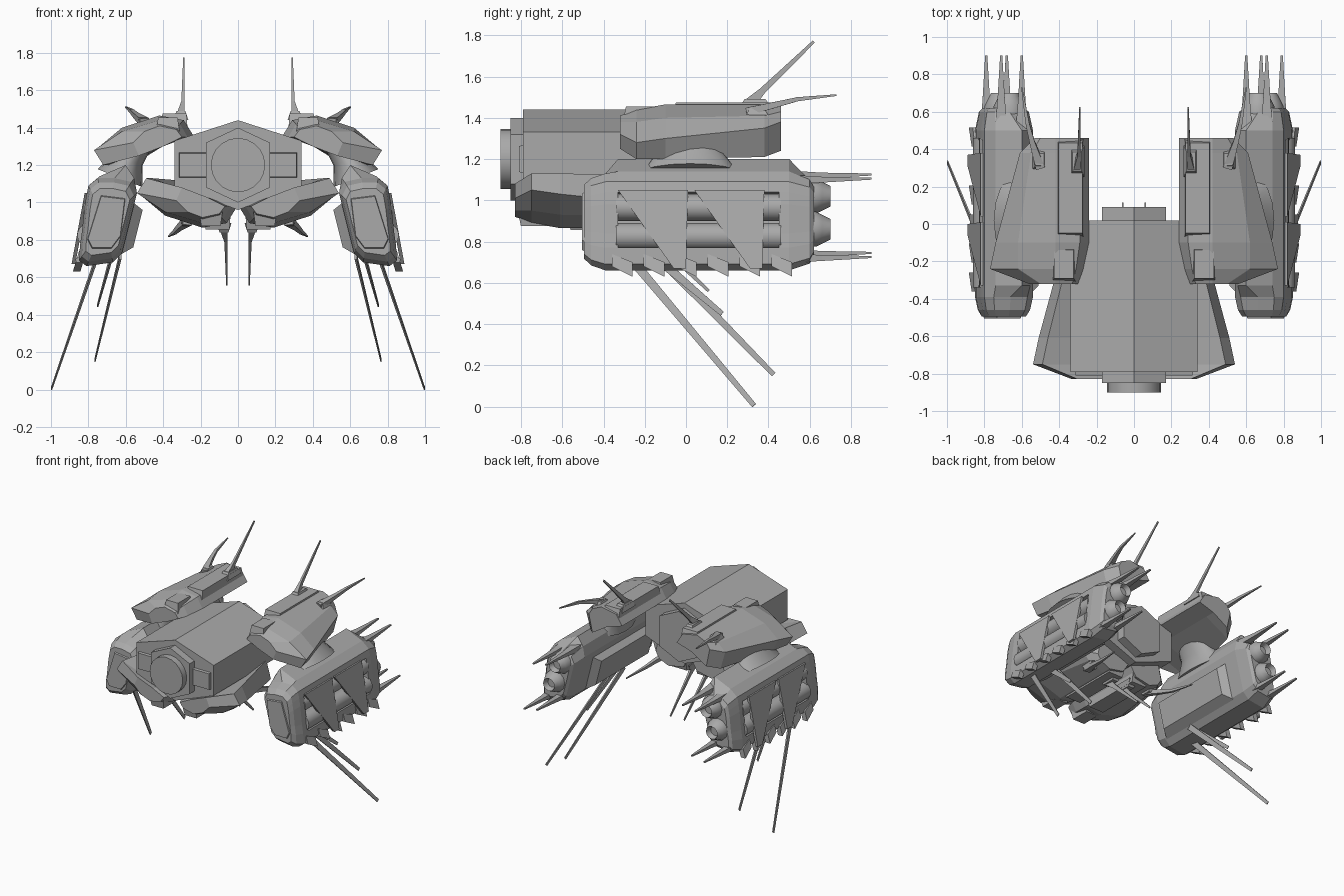
import bpy, bmesh, math
from mathutils import Matrix, Vector

cube = bpy.data.objects.get("Cube")
if cube:
    bpy.data.objects.remove(cube)

grey = bpy.data.materials.new("hull grey")
grey.use_nodes = True
grey.diffuse_color = (0.4, 0.4, 0.4, 1)
grey.node_tree.nodes["Principled BSDF"].inputs["Base Color"].default_value = (0.4, 0.4, 0.4, 1)

ONE = Matrix.Identity(4)
MIRROR = Matrix.Diagonal((-1, 1, 1, 1))
SIDES = {"left_": ONE, "right_": MIRROR}
# Lower pods are the upper ones turned over and moved inwards and forwards
LOWER = Matrix.Translation((-0.23, -0.51, 2.33)) @ Matrix.Diagonal((1, 1, -1, 1))
PODS = {a + b: m @ n for a, m in SIDES.items()
        for b, n in (("upper_", ONE), ("lower_", LOWER))}


def finish(name, bm, places, smooth=False):
    bmesh.ops.recalc_face_normals(bm, faces=bm.faces)
    for prefix, matrix in places.items():
        copy = bm.copy()
        copy.transform(matrix)
        bmesh.ops.recalc_face_normals(copy, faces=copy.faces)
        mesh = bpy.data.meshes.new(prefix + name)
        copy.to_mesh(mesh)
        copy.free()
        mesh.materials.append(grey)
        obj = bpy.data.objects.new(prefix + name, mesh)
        bpy.context.collection.objects.link(obj)
        if smooth:
            bpy.ops.object.select_all(action='DESELECT')
            obj.select_set(True)
            bpy.context.view_layer.objects.active = obj
            bpy.ops.object.shade_smooth_by_angle(angle=math.radians(35))
    bm.free()


def skin(name, rings, places, smooth=False):
    """Closed skin through rings of equal point counts."""
    bm = bmesh.new()
    loops = [[bm.verts.new(p) for p in ring] for ring in rings]
    for a, b in zip(loops, loops[1:]):
        for i in range(len(a)):
            j = (i + 1) % len(a)
            bm.faces.new((a[i], a[j], b[j], b[i]))
    bm.faces.new(loops[0])
    bm.faces.new(loops[-1][::-1])
    finish(name, bm, places, smooth)


def loft(name, stations, places):
    skin(name, [[(x, y, z) for x, z in pts] for y, pts in stations], places)


def scaled(pts, s, c):
    return [(c[0] + (x - c[0]) * s, c[1] + (z - c[1]) * s) for x, z in pts]


def blade(name, path, sizes, places):
    """Thin bar along a path; sizes are half widths across x and across the path."""
    rings = []
    for i, p in enumerate(path):
        a, b = path[max(i - 1, 0)], path[min(i + 1, len(path) - 1)]
        d = (Vector(b) - Vector(a)).normalized()
        side = Vector((0, -d.z, d.y)).normalized()
        wide = side.cross(d)
        u, v = sizes[i]
        rings.append([Vector(p) + wide * u * s + side * v * t
                      for s, t in ((1, 1), (1, -1), (-1, -1), (-1, 1))])
    skin(name, rings, places)


def lathe(name, profile, x, z, places, sides=16):
    """Round part along y from (y, radius) pairs."""
    rings = [[(x + r * math.cos(k * math.tau / sides), y, z + r * math.sin(k * math.tau / sides))
              for k in range(sides)] for y, r in profile]
    skin(name, rings, places, True)


def block(name, lo, hi, top, places):
    """Box whose upper face is shrunk towards its middle."""
    mx, my = (lo[0] + hi[0]) / 2, (lo[1] + hi[1]) / 2
    rings = []
    for z, s in ((lo[2], 1), (hi[2], top)):
        rings.append([(mx + (x - mx) * s, my + (y - my) * s, z) for x, y in
                      ((lo[0], lo[1]), (hi[0], lo[1]), (hi[0], hi[1]), (lo[0], hi[1]))])
    skin(name, rings, places)


# Central hull with front collar, nose disc and rear plug
CENTRE = {"": ONE}
hexagon = [(0, 1.44), (0.34, 1.33), (0.34, 1.09), (0, 0.96), (-0.34, 1.09), (-0.34, 1.33)]
collar = [(0, 1.4), (0.17, 1.32), (0.17, 1.08), (0, 1.0), (-0.17, 1.08), (-0.17, 1.32)]
loft("main_hull", [(-0.79, hexagon), (0.02, hexagon)], CENTRE)
loft("front_collar", [(-0.85, collar), (-0.75, collar)], CENTRE)
loft("rear_plug", [(0, collar), (0.09, collar)], CENTRE)
lathe("nose_disc", [(-0.9, 0.145), (-0.82, 0.145)], 0, 1.2, CENTRE, 20)
cheek = [(0.16, 1.13), (0.32, 1.13), (0.32, 1.27), (0.16, 1.27)]
loft("cheek_panel", [(-0.81, scaled(cheek, 0.9, (0.24, 1.2))), (-0.77, cheek)], SIDES)

# Armoured pods, upper and lower
inner = [(0.24, 1.36), (0.29, 1.44), (0.42, 1.465)]
under = [(0.37, 1.32)]
loft("pod", [
    (-0.32, [(0.3, 1.35), (0.33, 1.39), (0.42, 1.41), (0.5, 1.38), (0.56, 1.32), (0.53, 1.25), (0.4, 1.3)]),
    (-0.24, [(0.27, 1.35), (0.31, 1.42), (0.42, 1.44), (0.62, 1.38), (0.77, 1.28), (0.72, 1.2)] + under),
    (-0.1, inner + [(0.62, 1.4), (0.74, 1.3), (0.69, 1.2)] + under),
    (0.38, inner + [(0.55, 1.41), (0.61, 1.35), (0.57, 1.21)] + under),
    (0.46, inner + [(0.5, 1.43), (0.53, 1.38), (0.5, 1.24)] + under)], PODS)
block("pod_spine", (0.27, -0.07, 1.4), (0.41, 0.455, 1.475), 0.92, PODS)
block("pod_front_lip", (0.31, -0.31, 1.36), (0.44, -0.12, 1.455), 0.8, PODS)
block("inner_antenna_socket", (0.265, 0.25, 1.44), (0.345, 0.42, 1.49), 0.6, PODS)
block("outer_antenna_socket", (0.46, 0.28, 1.39), (0.55, 0.41, 1.455), 0.5, PODS)
blade("inner_antenna", [(0.305, 0.3, 1.46), (0.295, 0.37, 1.53), (0.29, 0.62, 1.77)],
      [(0.02, 0.03), (0.008, 0.016), (0.003, 0.007)], PODS)
blade("outer_antenna", [(0.5, 0.3, 1.43), (0.545, 0.44, 1.465), (0.57, 0.54, 1.49), (0.6, 0.73, 1.51)],
      [(0.025, 0.02), (0.014, 0.014), (0.01, 0.01), (0.003, 0.004)], PODS)

# Tilted side nacelles with an open bay in the outer face
MID = (0.7, 0.9)
low = [(0.85, 0.69), (0.81, 0.66), (0.67, 0.68), (0.62, 0.73), (0.54, 1.05)]
flush = [(0.81, 1.04), (0.82, 0.98), (0.835, 0.84), (0.845, 0.77)]
bay = [(0.81, 1.04), (0.72, 1.02), (0.755, 0.755), (0.845, 0.77)]
flat_top = [(0.57, 1.11), (0.66, 1.13), (0.75, 1.13), (0.8, 1.09)]
tall_top = [(0.555, 1.13), (0.6, 1.2), (0.74, 1.14), (0.8, 1.09)]
shut, plain = tall_top + flush + low, flat_top + flush + low
loft("nacelle", [
    (-0.495, scaled(plain, 0.76, MID)), (-0.46, scaled(plain, 0.9, MID)), (-0.39, plain),
    (-0.33, shut), (-0.33, tall_top + bay + low), (0.45, tall_top + bay + low), (0.45, shut),
    (0.5, shut), (0.6, scaled(plain, 0.86, MID)), (0.62, scaled(plain, 0.72, MID))], SIDES)
front = [(0.58, 1.05), (0.74, 1.07), (0.83, 0.78), (0.8, 0.72), (0.67, 0.72), (0.61, 0.8)]
loft("nacelle_front_plate", [(-0.505, scaled(front, 0.78, MID)), (-0.48, scaled(front, 0.85, MID))], SIDES)
for name, x, z in (("upper", 0.765, 0.965), ("lower", 0.795, 0.825)):
    lathe(name + "_bay_tube", [(-0.34, 0.065), (0.46, 0.065)], x, z, SIDES)
for name, x, z in (("upper", 0.665, 1.02), ("lower", 0.715, 0.86)):
    lathe(name + "_thruster", [(0.58, 0.085), (0.63, 0.085), (0.66, 0.07), (0.7, 0.05), (0.66, 0.035)],
          x, z, SIDES, 12)

# Raised panel on the inner face of each nacelle
rings = [[(x, y, z) for y, z in ((-a, b), (a, b), (a, c), (-a, c))]
         for a, b, c, x in ((0.38, 1.0, 0.72, 0.0), (0.33, 0.96, 0.76, -0.06))]
skin("inner_panel", [[(x + 0.56 + (1.0 - z) * 0.25, y, z) for x, y, z in r] for r in rings], SIDES)

# Shoulder joining pod and nacelle
skin("shoulder", [[(cx + r * math.cos(t), 0.02 + 2 * r * math.sin(t), cz + 0.4 * r * math.cos(t))
                   for t in [k * math.tau / 16 for k in range(16)]]
                  for cx, cz, r in ((0.53, 1.33, 0.07), (0.59, 1.23, 0.08), (0.63, 1.13, 0.12))], SIDES, True)

# Armour fins over the bay
for i, y in enumerate((-0.33, 0.04)):
    outline = [(y, 0.8, 1.05), (y + 0.34, 0.8, 1.05), (y + 0.33, 0.87, 0.67), (y + 0.27, 0.87, 0.67)]
    skin("armour_fin_%d" % (i + 1), [[(x + t, a, z) for a, x, z in outline] for t in (0, 0.02)], SIDES)

# Teeth along the lower outer edge
for i in range(6):
    y = -0.36 + 0.155 * i
    outline = [(y, 0.74), (y + 0.1, 0.7), (y + 0.1, 0.63), (y, 0.68)]
    skin("tooth_%d" % (i + 1), [[(x + (0.74 - z) * 0.3, a, z) for a, z in outline]
                                for x in (0.81, 0.85)], SIDES)

# Rear prongs
for i, (x, z) in enumerate(((0.6, 1.12), (0.71, 1.1), (0.68, 0.74), (0.79, 0.72))):
    blade("rear_prong_%d" % (i + 1), [(x, 0.48, z), (x, 0.66, z), (x, 0.9, z + 0.005)],
          [(0.035, 0.025), (0.02, 0.014), (0.006, 0.005)], SIDES)

# Long hanging blades
for i, (base, tip) in enumerate((((0.75, -0.27, 0.72), (0.997, 0.33, 0.005)),
                                 ((0.63, -0.12, 0.71), (0.765, 0.425, 0.155)),
                                 ((0.68, -0.12, 0.7), (0.75, 0.175, 0.45)))):
    blade("hanging_blade_%d" % (i + 1), [base, tip], [(0.006, 0.022), (0.003, 0.012)], SIDES)
